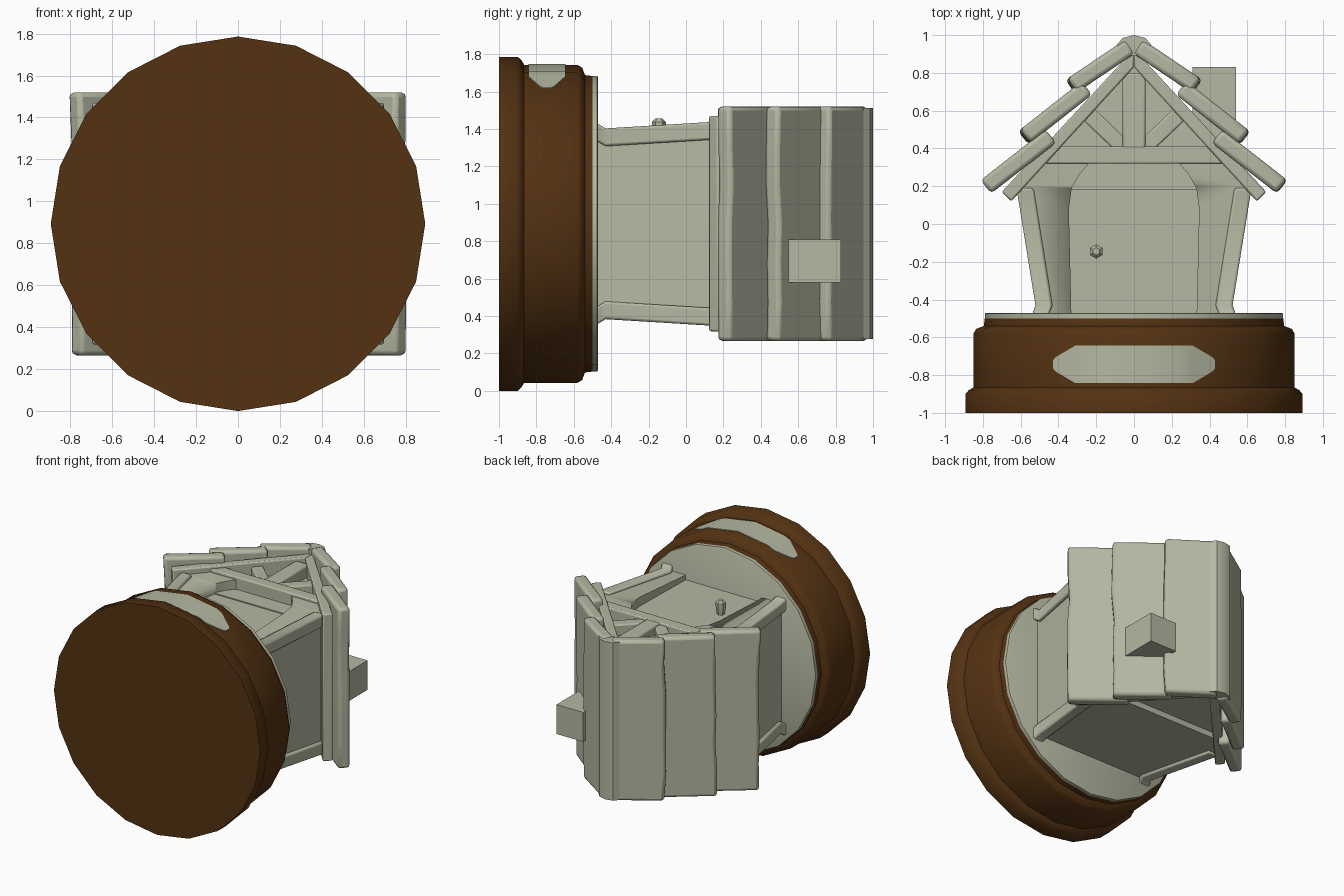
import bpy, bmesh, math, random
from mathutils import Vector

if "Cube" in bpy.data.objects:
    bpy.data.objects.remove(bpy.data.objects["Cube"])

random.seed(4)
CZ = 0.893  # axis height: the little house lies on its back, its "up" is +y, its door faces +z


def material(name, rgb):
    m = bpy.data.materials.new(name)
    m.diffuse_color = (*rgb, 1)
    m.use_nodes = True
    m.node_tree.nodes["Principled BSDF"].inputs["Base Color"].default_value = m.diffuse_color
    return m


STONE = material("pale_stone", (0.46, 0.48, 0.36))
WOOD = material("brown_wood", (0.088, 0.032, 0.006))


def loft(name, rings, mat=STONE, bevel=0, smooth=35):
    """Skin a list of equal-length point rings and cap both ends."""
    bm = bmesh.new()
    vs = [[bm.verts.new(p) for p in r] for r in rings]
    n = len(rings[0])
    for a, b in zip(vs, vs[1:]):
        for i in range(n):
            bm.faces.new((a[i], a[(i + 1) % n], b[(i + 1) % n], b[i]))
    bm.faces.new(vs[0])
    bm.faces.new(vs[-1])
    bmesh.ops.recalc_face_normals(bm, faces=bm.faces)
    me = bpy.data.meshes.new(name)
    bm.to_mesh(me)
    bm.free()
    ob = bpy.data.objects.new(name, me)
    bpy.context.collection.objects.link(ob)
    me.materials.append(mat)
    if bevel:
        mod = ob.modifiers.new("bevel", 'BEVEL')
        mod.width, mod.segments = bevel, 2
        mod.limit_method, mod.angle_limit = 'ANGLE', math.radians(40)
    bpy.ops.object.select_all(action='DESELECT')
    ob.select_set(True)
    bpy.context.view_layer.objects.active = ob
    bpy.ops.object.shade_smooth_by_angle(angle=math.radians(smooth))
    return ob


def prism(name, pts, z0, z1, **kw):
    """Extrude an xy outline between two heights."""
    return loft(name, [[(x, y, z) for x, y in pts] for z in (z0, z1)], **kw)


def circle_y(r, y, n=20):
    return [(r * math.cos(i * math.tau / n), y, CZ + r * math.sin(i * math.tau / n)) for i in range(n)]


def rect_y(y, x0, x1, z0, z1):
    return [(x0, y, z0), (x1, y, z0), (x1, y, z1), (x0, y, z1)]


def bar_outline(p, q, width):
    p, q = Vector(p), Vector(q)
    d = (q - p).normalized() * width / 2
    n = Vector((-d.y, d.x))
    return [tuple(v) for v in (p + n, q + n, q - n, p - n)]


# Round wooden base with a stone top disc
loft("wooden_base", [circle_y(r, y) for r, y in (
    (0.893, -1.0), (0.893, -0.9), (0.875, -0.88), (0.85, -0.865), (0.85, -0.58),
    (0.835, -0.555), (0.795, -0.54), (0.79, -0.5))], mat=WOOD, smooth=50)
loft("base_top_disc", [circle_y(0.79, -0.5), circle_y(0.79, -0.475), circle_y(0.78, -0.47)])


# Thin blank plate wrapped around the base
def base_z(x, r):
    step = math.tau / 20
    off = math.atan2(abs(x), r)
    for k in range(5):
        xa, xb = r * math.sin(k * step), r * math.sin((k + 1) * step)
        if xa <= abs(x) <= xb:
            t = (abs(x) - xa) / (xb - xa)
            return CZ + r * ((1 - t) * math.cos(k * step) + t * math.cos((k + 1) * step))


rings = []
for x, h in ((0.43, 0.02), (0.415, 0.038), (0.31, 0.1), (0.2627, 0.1), (0.0, 0.1)):
    zo, zi = base_z(x, 0.855), base_z(x, 0.848)
    rings.append((x, h, zi, zo))
rings = [(-x, h, a, b) for x, h, a, b in rings] + [r for r in rings[-2::-1]]
loft("base_plate", [[(x, -0.743 - h, a), (x, -0.743 + h, a), (x, -0.743 + h, b), (x, -0.743 - h, b)]
                    for x, h, a, b in rings])

# Flared walls with an arched door recess
walls = loft("walls", [rect_y(y, -hx, hx, CZ - hz, CZ + hz) for y, hx, hz in (
    (-0.49, 0.495, 0.488), (0.2, 0.59, 0.53), (0.35, 0.47, 0.535))])
half = [(0.33, -0.55), (0.345, 0.08), (0.33, 0.19), (0.29, 0.26), (0.24, 0.32)]
cutter = prism("door_cutter", half + [(-x, y) for x, y in reversed(half)], 1.345, 1.6)
cutter.hide_render = True
mod = walls.modifiers.new("door", 'BOOLEAN')
mod.operation, mod.solver, mod.object = 'DIFFERENCE', 'EXACT', cutter
bpy.context.view_layer.objects.active = walls
bpy.ops.object.modifier_move_to_index(modifier="door", index=0)
bpy.ops.object.modifier_apply(modifier="door")
bpy.data.objects.remove(cutter)

# Door knob
loft("door_knob", [[(-0.2 + r * math.sin(i * math.tau / 6), -0.145 + r * math.cos(i * math.tau / 6), z)
                    for i in range(6)] for r, z in ((0.025, 1.33), (0.038, 1.41), (0.038, 1.437), (0.02, 1.455))])

# Corner posts with flared feet
for sx in (-1, 1):
    for sz in (-1, 1):
        loft("corner_post", [rect_y(y, sx * (ox - 0.09), sx * ox, CZ + sz * (oz - 0.095), CZ + sz * oz)
                             for y, ox, oz in ((-0.48, 0.54, 0.54), (-0.43, 0.522, 0.51), (0.19, 0.622, 0.548))],
             bevel=0.012)

# Gable infill and front truss
prism("gable_wall", [(-0.6, 0.18), (0.6, 0.18), (0, 0.85)], CZ - 0.49, CZ + 0.46)
prism("tie_beam", [(-0.52, 0.32), (0.52, 0.32), (0.43, 0.41), (-0.43, 0.41)], 1.33, 1.45, bevel=0.01)
prism("king_post", [(-0.06, 0.38), (0.06, 0.38), (0.06, 0.8), (-0.06, 0.8)], 1.33, 1.445, bevel=0.01)
for s in (-1, 1):
    prism("truss_brace", bar_outline((s * 0.03, 0.38), (s * 0.25, 0.59), 0.085), 1.33, 1.435, bevel=0.01)

# Roof: inner boards, three overlapping tile rows on each side, ridge cap
ROWS = [((0.78, 0.20), (0.44, 0.465)), ((0.583, 0.458), (0.25, 0.72)), ((0.332, 0.73), (0.02, 0.94))]
for s in (-1, 1):
    prism("roof_board", [(0, 0.83), (s * 0.65, 0.12), (s * 0.70, 0.17), (0, 0.925)],
          CZ - 0.575, CZ + 0.577, bevel=0.01)
    for low, top in ROWS:
        rings = []
        d = (Vector(low) - Vector(top)).normalized()
        for k in range(7):
            j = random.uniform(-0.012, 0.008)
            end = Vector(low) + d * j
            o = bar_outline((s * end.x, end.y), (s * top[0], top[1]), 0.09)
            rings.append([(x, y, CZ + 0.627 * (k / 3 - 1)) for x, y in o])
        loft("roof_tile_row", rings, bevel=0.022, smooth=60)
prism("ridge_cap", [(-0.09, 0.95), (-0.06, 0.985), (0, 1.0), (0.06, 0.985), (0.09, 0.95),
                    (0.07, 0.905), (0, 0.89), (-0.07, 0.905)], CZ - 0.615, CZ + 0.618)

# Chimney
prism("chimney", [(0.31, 0.45), (0.54, 0.45), (0.54, 0.83), (0.31, 0.83)], 0.58, 0.81)
